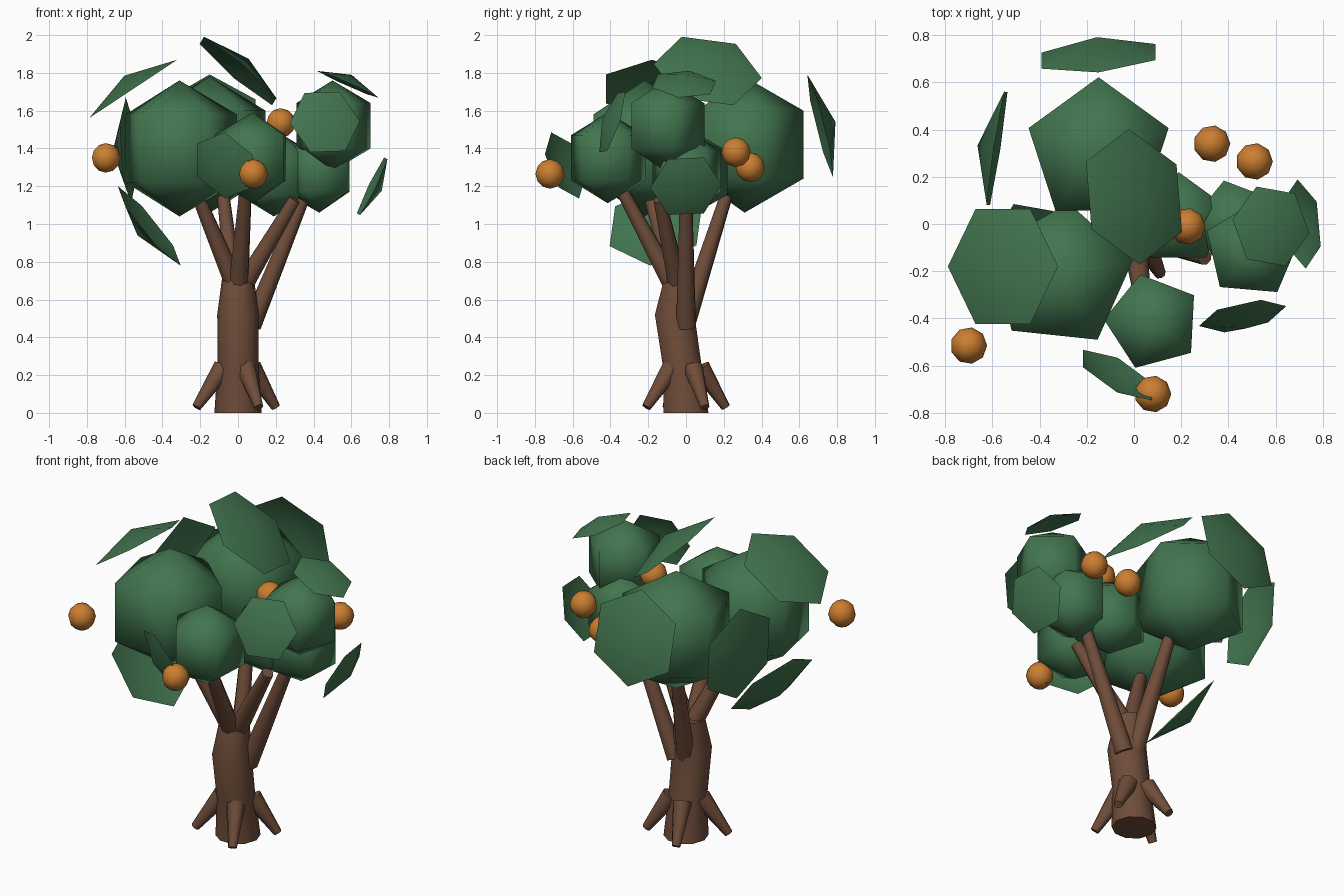
import bpy
import bmesh
from math import cos, sin, pi, radians
from mathutils import Vector

cube = bpy.data.objects.get("Cube")
if cube:
    bpy.data.objects.remove(cube, do_unlink=True)


def material(name, color):
    m = bpy.data.materials.new(name)
    m.use_nodes = True
    m.diffuse_color = (*color, 1)
    m.node_tree.nodes["Principled BSDF"].inputs["Base Color"].default_value = (*color, 1)
    return m


LEAF = material("leaf_green", (0.055, 0.18, 0.078))
BARK = material("bark_brown", (0.16, 0.074, 0.042))
FRUIT = material("fruit_orange", (0.6, 0.21, 0.03))


def loft(name, rings, axis, ref, sides, mat, caps=False):
    """Skin (centre, radius) rings square to axis; ref points to the first corner."""
    n = Vector(axis).normalized()
    u = Vector(ref)
    u = (u - n * u.dot(n)).normalized()
    v = n.cross(u)
    bm = bmesh.new()
    loops = []
    for centre, r in rings:
        c = Vector(centre)
        if r == 0:
            loops.append([bm.verts.new(c)] * sides)
        else:
            angles = [2 * pi * i / sides for i in range(sides)]
            loops.append([bm.verts.new(c + (u * cos(a) + v * sin(a)) * r) for a in angles])
    for low, high in zip(loops, loops[1:]):
        for i in range(sides):
            j = (i + 1) % sides
            corners = dict.fromkeys((low[i], low[j], high[j], high[i]))
            bm.faces.new(list(corners))
    if caps:
        bm.faces.new(loops[0][::-1])
        bm.faces.new(loops[-1])
    mesh = bpy.data.meshes.new(name)
    bm.to_mesh(mesh)
    bm.free()
    mesh.materials.append(mat)
    obj = bpy.data.objects.new(name, mesh)
    bpy.context.collection.objects.link(obj)
    for p in mesh.polygons:
        p.use_smooth = True
    if caps:
        bpy.ops.object.select_all(action='DESELECT')
        obj.select_set(True)
        bpy.context.view_layer.objects.active = obj
        bpy.ops.object.shade_smooth_by_angle(angle=radians(50))
    return obj


def ball(name, centre, radius, sides, bands, turn, mat):
    c = Vector(centre)
    rings = []
    for k in range(bands + 1):
        t = pi * k / bands
        r = radius * sin(t) if 0 < k < bands else 0
        rings.append((c - Vector((0, 0, radius * cos(t))), r))
    ref = (cos(radians(turn)), sin(radians(turn)), 0)
    loft(name, rings, (0, 0, 1), ref, sides, mat)


def limb(name, start, end, r0, r1):
    a, b = Vector(start), Vector(end)
    loft(name, [(a, r0), (b, r1)], b - a, (1, 0.3, 0), 8, BARK, True)


# Trunk
loft("trunk", [((0, 0, 0), 0.125), ((0, -0.02, 0.25), 0.108),
               ((0, -0.06, 0.52), 0.11), ((0, -0.035, 0.71), 0.085)],
     (0, 0, 1), (1, 0, 0), 10, BARK, True)

# Branches
for i, (start, end) in enumerate([
        ((0.07, 0, 0.46), (0.36, 0, 1.17)),
        ((0, 0, 0.48), (-0.08, 0.22, 1.17)),
        ((0.02, -0.04, 0.66), (0.3, -0.14, 1.13)),
        ((0, -0.05, 0.64), (0.04, -0.34, 1.18)),
        ((0, -0.04, 0.64), (-0.21, -0.19, 1.14))]):
    limb(f"branch_{i + 1}", start, end, 0.055, 0.034)

# Roots
for i, (x, y) in enumerate([(-0.22, -0.1), (0.11, -0.21), (0.2, 0.1), (-0.08, 0.21)]):
    limb(f"root_{i + 1}", (x * 0.36, y * 0.36, 0.24), (x, y, 0.03), 0.055, 0.025)

# Foliage clumps: centre, radius, turn
for i, (c, r, turn) in enumerate([
        ((-0.31, -0.22, 1.4), 0.36, 12),
        ((-0.15, 0.31, 1.42), 0.36, 90),
        ((0.08, -0.415, 1.35), 0.24, 105),
        ((0.5, -0.11, 1.52), 0.24, 13),
        ((0.43, 0, 1.28), 0.22, 105),
        ((0.19, 0.02, 1.27), 0.23, 90)]):
    ball(f"foliage_clump_{i + 1}", c, r, 5, 3, turn, LEAF)

# Loose leaf domes: centre, outward direction, corner direction, radius
for i, (c, n, corner, r) in enumerate([
        ((0, 0.115, 1.81), (0.64, 0.15, 0.75), (-0.19, -0.145, 0.19), 0.29),
        ((-0.555, -0.18, 1.715), (-0.55, 0, 0.83), (1, 0, 0.66), 0.28),
        ((-0.47, -0.16, 0.99), (-0.77, 0.15, -0.63), (0.17, -0.03, -0.21), 0.27),
        ((-0.15, 0.71, 1.52), (-0.08, 1, 0.25), (0, -0.07, 0.275), 0.28),
        ((-0.07, -0.64, 1.31), (-0.48, -0.85, -0.36), (0, -0.07, 0.17), 0.19),
        ((-0.58, 0.32, 1.39), (-0.97, 0.15, -0.05), (0, 0, 1), 0.28),
        ((0.46, -0.39, 1.54), (0.2, -0.92, 0.3), (1, 0, 0.1), 0.19),
        ((0.71, 0, 1.2), (0.88, 0.1, -0.43), (0, 1, 0), 0.19),
        ((0.58, -0.01, 1.74), (0.4, 0.05, 0.9), (0.17, -0.03, -0.07), 0.18)]):
    tip = Vector(c) + Vector(n).normalized() * r * 0.3
    loft(f"leaf_dome_{i + 1}", [(c, r), (tip, 0)], n, corner, 6, LEAF)

# Fruit
for i, c in enumerate([(-0.7, -0.515, 1.35), (0.08, -0.72, 1.265), (0.225, -0.01, 1.535),
                       (0.33, 0.34, 1.3), (0.51, 0.265, 1.38)]):
    ball(f"fruit_{i + 1}", c, 0.078, 9, 6, 0, FRUIT)
